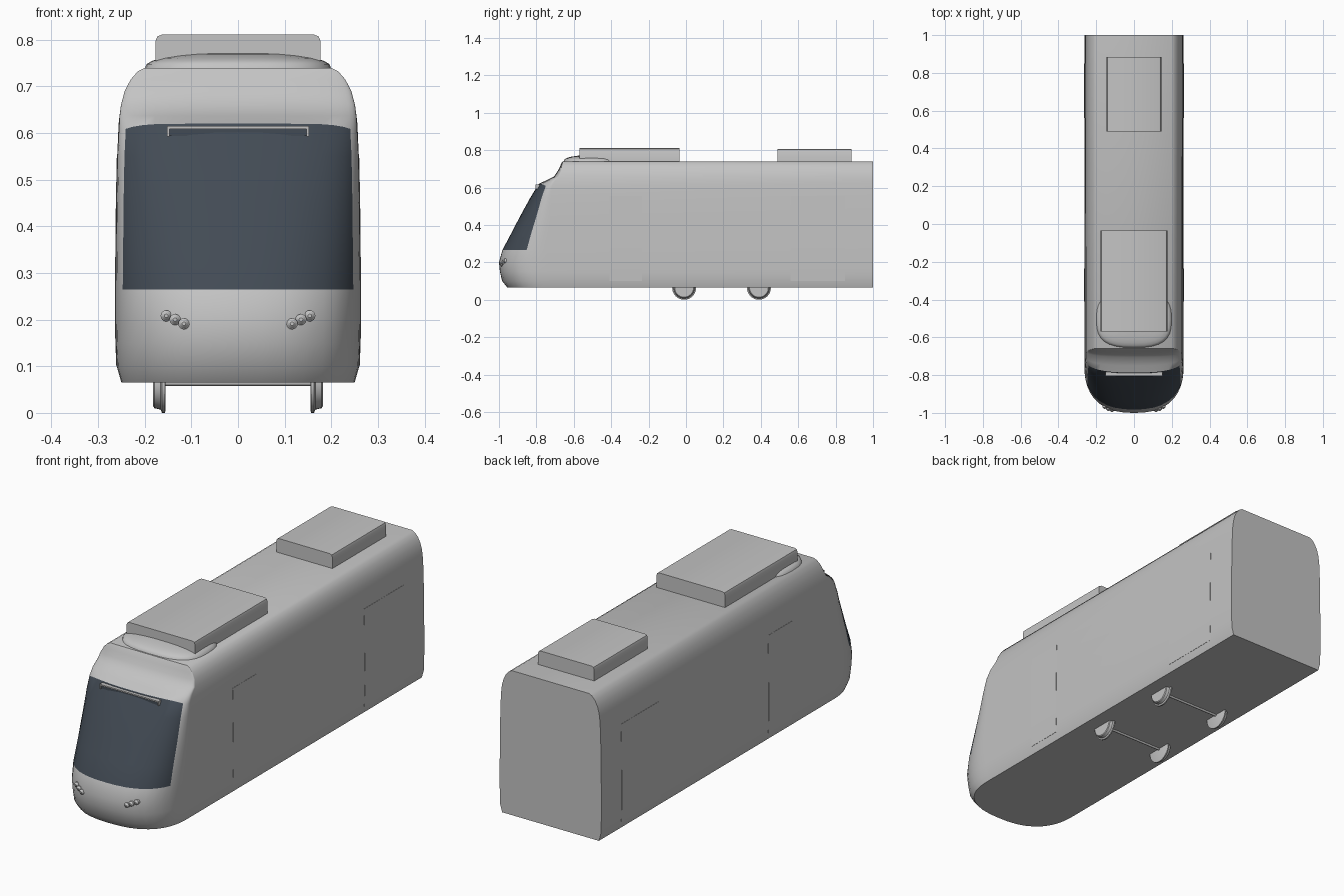
import bpy, math
from mathutils import Vector

if "Cube" in bpy.data.objects:
    bpy.data.objects.remove(bpy.data.objects["Cube"])


def make_material(name, color):
    mat = bpy.data.materials.new(name)
    mat.use_nodes = True
    mat.diffuse_color = (*color, 1)
    mat.node_tree.nodes["Principled BSDF"].inputs["Base Color"].default_value = (*color, 1)
    return mat


GREY = make_material("light grey", (0.55, 0.55, 0.55))
GLASS = make_material("dark glass", (0.055, 0.07, 0.09))


def make_object(name, verts, faces, mats=(GREY,), angle=32):
    mesh = bpy.data.meshes.new(name)
    mesh.from_pydata(verts, [], faces)
    obj = bpy.data.objects.new(name, mesh)
    bpy.context.collection.objects.link(obj)
    for mat in mats:
        mesh.materials.append(mat)
    bpy.ops.object.select_all(action='DESELECT')
    obj.select_set(True)
    bpy.context.view_layer.objects.active = obj
    bpy.ops.object.mode_set(mode='EDIT')
    bpy.ops.mesh.select_all(action='SELECT')
    bpy.ops.mesh.normals_make_consistent(inside=False)
    bpy.ops.object.mode_set(mode='OBJECT')
    bpy.ops.object.shade_smooth_by_angle(angle=math.radians(angle))
    return obj


def bridge(rows, count, closed):
    """Quads joining consecutive rows of equal vertex count."""
    return [(r * count + c, r * count + (c + 1) % count,
             (r + 1) * count + (c + 1) % count, (r + 1) * count + c)
            for r in range(rows - 1) for c in range(count if closed else count - 1)]


def prism(name, outline, start, end, mat=GREY):
    """Extrude a closed x-z outline along y."""
    verts = [(x, y, z) for y in (start, end) for x, z in outline]
    n = len(outline)
    faces = bridge(2, n, True) + [tuple(range(n)), tuple(range(n, 2 * n))]
    return make_object(name, verts, faces, (mat,))


# Body levels: height, half width, nose position, depth of the nose curve
LEVELS = [
    (.065, .25, -.955, .23), (.1, .26, -.983, .25), (.15, .262, -.995, .26),
    (.2, .263, -1, .26), (.265, .263, -.982, .24), (.35, .262, -.937, .2),
    (.45, .261, -.885, .16), (.55, .259, -.83, .11), (.62, .256, -.787, .07),
    (.637, .254, -.75, .05), (.66, .251, -.705, .03), (.69, .243, -.685, .02),
    (.715, .23, -.673, .01), (.732, .215, -.665, .005), (.74, .2, -.66, .002)]
HALF = [.2, .4, .55, .7, .8, .88, .94, .97, .988, .997, 1]
SPREAD = [-u for u in reversed(HALF)] + [0] + HALF
GLASS_BOTTOM, GLASS_TOP, GLASS_EDGE = .265, .62, .94


def level_at(z):
    z = min(max(z, LEVELS[0][0]), LEVELS[-1][0])
    a, b = next(pair for pair in zip(LEVELS, LEVELS[1:]) if z <= pair[1][0])
    t = (z - a[0]) / (b[0] - a[0])
    return [p + (q - p) * t for p, q in zip(a, b)]


def nose_y(x, z):
    _, w, front, depth = level_at(z)
    u = min(1, abs(x) / w)
    return front + depth * (1 - (1 - u ** 2.5) ** .4)


# Body shell with windscreen faces
verts, ring = [], len(SPREAD) + 2
for z, w, front, depth in LEVELS:
    verts.append((-w, 1, z))
    for u in SPREAD:
        drop = .018 * abs(u) ** 8 if z == GLASS_TOP else 0
        verts.append((u * w, nose_y(u * w, z), z - drop))
    verts.append((w, 1, z))
n = len(LEVELS)
faces = bridge(n, ring, True)
faces += [tuple(range(ring)), tuple(range((n - 1) * ring, n * ring))]
body = make_object("body", verts, faces, (GREY, GLASS))
for poly in body.data.polygons:
    pts = [body.data.vertices[i].co for i in poly.vertices]
    in_height = all(GLASS_BOTTOM - .001 < p.z < GLASS_TOP + .001 for p in pts)
    in_width = all(abs(p.x) < level_at(p.z)[1] * (GLASS_EDGE + .008) for p in pts)
    if in_height and in_width and poly.center.y < 0:
        poly.material_index = 1

# Doors: thin panels that follow the walls
DOOR_HEIGHTS = [.1, .15, .2, .265, .35, .45, .555]
for side, side_name in ((1, "left"), (-1, "right")):
    for label, y0, y1 in (("front", -.41, -.235), ("rear", .56, .85)):
        verts = []
        for z in DOOR_HEIGHTS:
            w = level_at(z)[1]
            verts += [(side * (w + o), y, z) for o, y in
                      ((-.003, y0), (.001, y0), (.001, y1), (-.003, y1))]
        last = 4 * len(DOOR_HEIGHTS)
        faces = bridge(len(DOOR_HEIGHTS), 4, True)
        faces += [tuple(range(4)), tuple(range(last - 4, last))]
        make_object(f"{side_name}_{label}_door", verts, faces)


# Roof units with softened upper corners
def roof_unit(name, w, y0, y1, top):
    half = [(w, .73), (w, top - .014), (w - .004, top - .004), (w - .014, top)]
    prism(name, half + [(-x, z) for x, z in reversed(half)], y0, y1)


roof_unit("front_roof_unit", .177, -.57, -.035, .811)
roof_unit("rear_roof_unit", .145, .49, .885, .806)

# Low fairing below the front roof unit
verts, rings, seg = [], 8, 32
for r in range(rings):
    a = r / rings * math.pi / 2
    for s in range(seg):
        t = 2 * math.pi * s / seg
        c, d = math.cos(t), math.sin(t)
        x = math.copysign(abs(c) ** .7, c) * .2 * math.cos(a)
        y = math.copysign(abs(d) ** .7, d) * .15 * math.cos(a)
        verts.append((x, y - .505, .738 + .036 * math.sin(a) ** .8))
faces = bridge(rings, seg, True) + [tuple(range((rings - 1) * seg, rings * seg))]
make_object("roof_fairing", verts, faces, angle=60)

# Destination display: dark box with a pale frame
sign_y = nose_y(0, .605)
for name, x0, x1, z0, z1, y, mat in (
        ("sign_screen", -.148, .148, .594, .61, sign_y - .002, GLASS),
        ("sign_top_bar", -.152, .152, .609, .615, sign_y - .008, GREY),
        ("sign_right_post", -.152, -.147, .593, .61, sign_y - .008, GREY),
        ("sign_left_post", .147, .152, .593, .61, sign_y - .008, GREY)):
    prism(name, [(x0, z0), (x1, z0), (x1, z1), (x0, z1)], y, sign_y + .012, mat)


# Turned parts: profile of (position, radius) spun around an axis
def lathe(name, profile, center, axis, seg=32):
    verts = []
    for pos, rad in profile:
        for s in range(seg):
            t = 2 * math.pi * s / seg
            a, b = rad * math.cos(t), rad * math.sin(t)
            offset = (pos, a, b) if axis == 0 else (a, pos, b)
            verts.append(Vector(center) + Vector(offset))
    m = len(profile)
    faces = bridge(m, seg, True)
    faces += [tuple(range(seg)), tuple(range((m - 1) * seg, m * seg))]
    return make_object(name, verts, faces)


# Flanged wheels and axles
TREAD = [(.155, .058), (.157, .064), (.163, .064), (.166, .057), (.179, .054), (.182, .05)]
for label, y in (("front", -.01), ("rear", .39)):
    lathe(f"{label}_axle", [(-.16, .006), (.16, .006)], (0, y, .064), 0, 12)
    for side, side_name in ((1, "left"), (-1, "right")):
        lathe(f"{label}_{side_name}_wheel", [(side * p, r) for p, r in TREAD],
              (0, y, .064), 0)

# Headlights: three small lamps in a bezel on each side
LAMP = [(.012, .012), (-.003, .012), (-.005, .009), (-.007, .008), (-.01, .004)]
for side, side_name in ((1, "left"), (-1, "right")):
    for i, (x, z) in enumerate(((.154, .208), (.135, .2), (.116, .191))):
        x *= side
        lathe(f"{side_name}_lamp_{i + 1}", LAMP, (x, nose_y(x, z), z), 1, 16)
